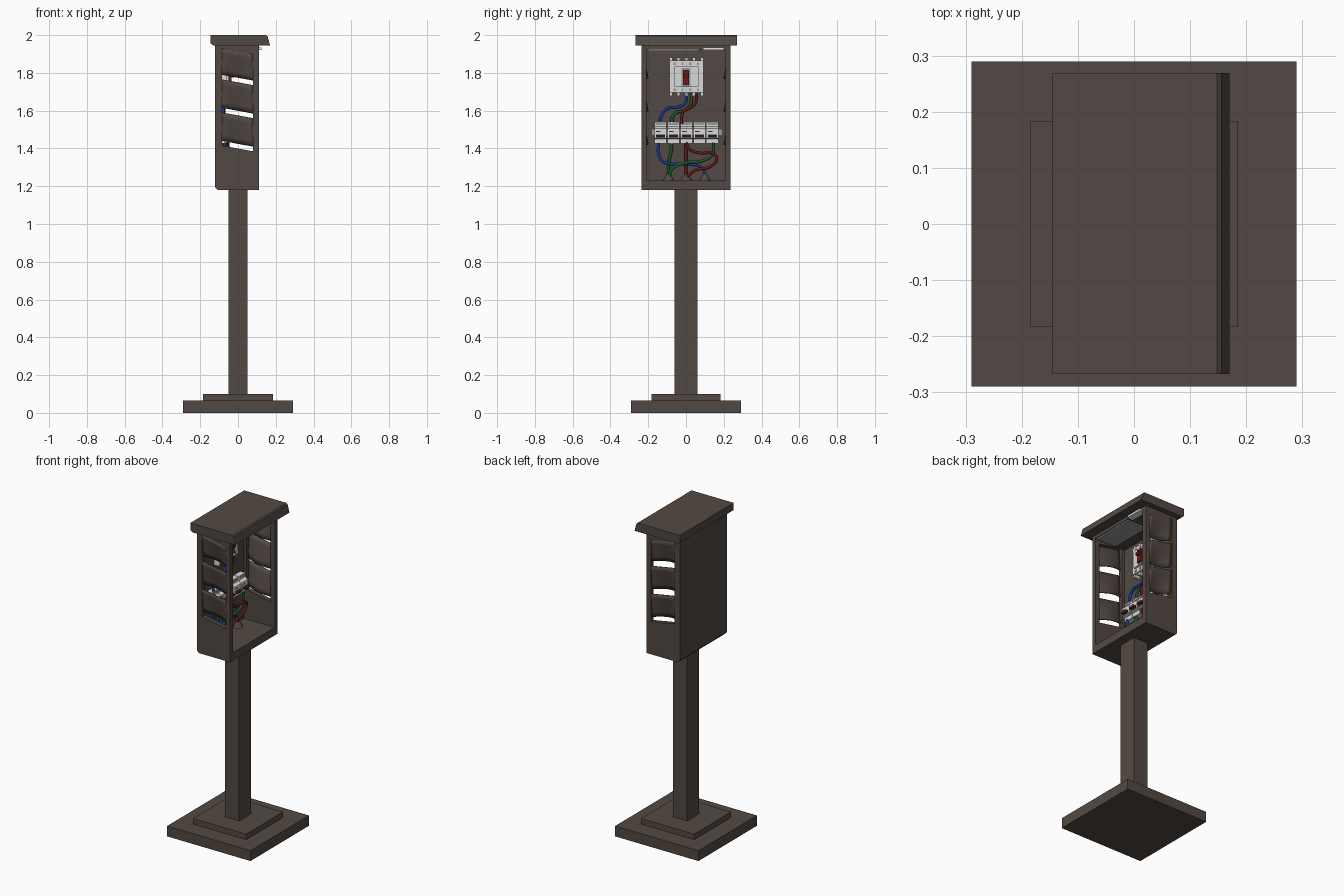
import bpy, bmesh, math
from mathutils import Vector

if "Cube" in bpy.data.objects:
    bpy.data.objects.remove(bpy.data.objects["Cube"])


def mat(name, rgb):
    m = bpy.data.materials.new(name)
    m.diffuse_color = (*rgb, 1)
    m.use_nodes = True
    m.node_tree.nodes["Principled BSDF"].inputs["Base Color"].default_value = m.diffuse_color
    return m


BROWN = mat("brown metal", (0.085, 0.066, 0.056))
WHITE = mat("white plastic", (0.70, 0.70, 0.70))
GREY = mat("grey plastic", (0.32, 0.32, 0.33))
DARK = mat("dark plastic", (0.03, 0.03, 0.03))
RED = mat("red switch", (0.16, 0.012, 0.01))
RED_W = mat("red wire", (0.13, 0.008, 0.008))
BLUE = mat("blue wire", (0.01, 0.035, 0.30))
GREEN = mat("green wire", (0.008, 0.10, 0.02))
LAMP = mat("lamp white", (0.85, 0.85, 0.85))


def add(name, bm, material):
    bmesh.ops.recalc_face_normals(bm, faces=bm.faces)
    me = bpy.data.meshes.new(name)
    bm.to_mesh(me)
    bm.free()
    ob = bpy.data.objects.new(name, me)
    bpy.context.collection.objects.link(ob)
    me.materials.append(material)
    return ob


def box(name, x, y, z, material):
    bm = bmesh.new()
    bmesh.ops.create_cube(bm, size=1)
    for v in bm.verts:
        v.co = [(r[0] + r[1]) / 2 + c * (r[1] - r[0]) for c, r in zip(v.co, (x, y, z))]
    return add(name, bm, material)


def extrude_y(name, profile, y0, y1, material):
    """Extrude an (x, z) outline along y."""
    bm = bmesh.new()
    f = bm.faces.new([bm.verts.new((x, y0, z)) for x, z in profile])
    r = bmesh.ops.extrude_face_region(bm, geom=[f])
    for v in r["geom"]:
        if isinstance(v, bmesh.types.BMVert):
            v.co.y = y1
    return add(name, bm, material)


def cut(ob, cutters):
    for c in cutters:
        m = ob.modifiers.new("cut", 'BOOLEAN')
        m.operation, m.object, m.solver = 'DIFFERENCE', c, 'EXACT'
    dg = bpy.context.evaluated_depsgraph_get()
    me = bpy.data.meshes.new_from_object(ob.evaluated_get(dg))
    ob.modifiers.clear()
    ob.data = me
    for c in cutters:
        bpy.data.objects.remove(c)


def wire(name, pts, material, x=-0.06, r=0.009):
    cu = bpy.data.curves.new(name, 'CURVE')
    cu.dimensions, cu.bevel_depth = '3D', r
    cu.bevel_resolution, cu.resolution_u = 1, 6
    s = cu.splines.new('BEZIER')
    s.bezier_points.add(len(pts) - 1)
    for p, (y, z) in zip(s.bezier_points, pts):
        p.co = (x, y, z)
        p.handle_left_type = p.handle_right_type = 'AUTO'
    cu.materials.append(material)
    bpy.context.collection.objects.link(bpy.data.objects.new(name, cu))


# stand
box("base_plate", (-0.29, 0.29), (-0.29, 0.29), (0, 0.065), BROWN)
box("base_step", (-0.185, 0.185), (-0.183, 0.183), (0.065, 0.1), BROWN)
box("post", (-0.05, 0.05), (-0.06, 0.06), (0.1, 1.19), BROWN)

# cabinet, open to +x, with a vent opening in each side wall
SLOPE = 0.03 / 0.165
X0, X1 = -0.085, 0.08


def slant(x):
    return -SLOPE * (x - X0)


cabinet = extrude_y("cabinet", [(-0.108, 1.18), (0.11, 1.18), (0.11, 1.95),
                                (-0.122, 1.95), (-0.122, 1.195)], -0.235, 0.235, BROWN)
vent_outline = [(X0, 1.415), (X1, 1.415 + slant(X1)), (X1, 1.93 + slant(X1)), (X0, 1.93)]
cut(cabinet, [box("cavity", (-0.105, 0.2), (-0.208, 0.208), (1.23, 1.925), BROWN),
              extrude_y("vent_cut", vent_outline, -0.3, 0.3, BROWN)])

# curved louvres: flush at the top, dished inwards above each slot
for side in (-1, 1):
    for i, (zt, zb) in enumerate([(1.93, 1.79), (1.765, 1.615), (1.59, 1.44)]):
        bm = bmesh.new()
        n, k = 8, 5
        rows = []
        for j in range(k + 1):
            v = j / k
            row = []
            for a in range(n + 1):
                u = a / n
                x = X0 + (X1 - X0) * u
                d = v * (0.014 + 0.02 * math.sin(math.pi * u))
                row.append(bm.verts.new((x, side * (0.234 - d), zt + (zb - zt) * v + slant(x))))
            rows.append(row)
        for r0, r1 in zip(rows, rows[1:]):
            for a in range(n):
                bm.faces.new((r0[a], r0[a + 1], r1[a + 1], r1[a]))
        for f in bm.faces:
            f.smooth = True
        ob = add("louvre_%s_%d" % ("front" if side < 0 else "back", i + 1), bm, BROWN)
        m = ob.modifiers.new("thickness", 'SOLIDIFY')
        m.thickness, m.offset = 0.004, 0

# roof with sloped front lip
extrude_y("roof", [(-0.145, 1.955), (-0.145, 2.0), (0.148, 2.0), (0.156, 1.994),
                   (0.17, 1.945), (-0.13, 1.945)], -0.267, 0.269, BROWN)
box("ceiling_panel", (-0.03, 0.105), (-0.2, 0.07), (1.917, 1.925), GREY)
box("lamp", (0.085, 0.125), (0.09, 0.2), (1.922, 1.935), LAMP)

# main breaker
BX = -0.106
box("main_breaker_body", (BX, -0.062), (-0.088, 0.092), (1.695, 1.865), WHITE)
box("main_breaker_cover", (-0.062, -0.05), (-0.062, 0.066), (1.725, 1.835), WHITE)
box("switch_surround", (-0.05, -0.047), (-0.024, 0.024), (1.725, 1.825), GREY)
box("main_switch", (-0.047, -0.035), (-0.017, 0.017), (1.735, 1.815), RED)
box("main_switch_tip", (-0.035, -0.022), (-0.012, 0.012), (1.775, 1.795), RED)
for i in range(5):
    y = -0.08 + i * 0.041
    for zr in ((1.865, 1.882), (1.678, 1.695)):
        box("terminal_tooth", (BX, -0.07), (y - 0.008, y + 0.008), zr, WHITE)
    if i < 4:
        for z in (1.848, 1.71):
            box("terminal_screw", (-0.062, -0.059), (y + 0.014, y + 0.027),
                (z - 0.007, z + 0.007), GREY)

# row of five small breakers with a stepped profile
for i in range(5):
    y0 = -0.167 + i * 0.0685
    y1 = y0 + 0.065
    ym = (y0 + y1) / 2
    extrude_y("breaker_%d" % (i + 1),
              [(BX, 1.425), (-0.07, 1.425), (-0.07, 1.45), (-0.05, 1.455), (-0.05, 1.505),
               (-0.07, 1.515), (-0.07, 1.54), (BX, 1.54)], y0, y1, WHITE)
    box("breaker_top_strip", (-0.07, -0.068), (y0 + 0.006, y1 - 0.006), (1.523, 1.535), GREY)
    box("breaker_window", (-0.05, -0.048), (ym - 0.024, ym + 0.024), (1.457, 1.475), DARK)
    box("breaker_toggle", (-0.05, -0.035), (ym - 0.02, ym + 0.02), (1.462, 1.472), RED)
    box("breaker_mark", (-0.05, -0.049), (ym - 0.024, ym + 0.0), (1.487, 1.492), DARK)
box("mounting_rail", (BX, -0.098), (-0.18, 0.19), (1.47, 1.5), GREY)

# wires from main breaker to the row
wire("blue_feed", [(0.005, 1.69), (-0.005, 1.64), (-0.04, 1.62), (-0.10, 1.61), (-0.13, 1.575), (-0.134, 1.53)], BLUE, -0.078)
wire("green_feed", [(0.03, 1.69), (0.022, 1.63), (-0.01, 1.60), (-0.05, 1.59), (-0.072, 1.565), (-0.075, 1.53)], GREEN, -0.08)
wire("red_feed", [(0.055, 1.69), (0.05, 1.64), (0.02, 1.615), (-0.01, 1.60), (-0.022, 1.57), (-0.022, 1.53)], RED_W, -0.074)
# wires from the row down to the glands
wire("blue_out", [(-0.145, 1.43), (-0.145, 1.37), (-0.12, 1.33), (-0.04, 1.318), (0.04, 1.315), (0.09, 1.29), (0.1, 1.25)], BLUE, -0.07)
wire("green_out_left", [(-0.075, 1.43), (-0.08, 1.38), (-0.092, 1.32), (-0.092, 1.25)], GREEN, -0.08)
wire("green_out_right", [(0.145, 1.43), (0.14, 1.37), (0.09, 1.335), (0.0, 1.325), (-0.07, 1.295), (-0.09, 1.25)], GREEN, -0.062)
wire("red_out_middle", [(0.0, 1.43), (0.0, 1.36), (0.0, 1.25)], RED_W, -0.082)
wire("red_out_loop", [(0.0, 1.43), (0.02, 1.395), (0.08, 1.375), (0.14, 1.375), (0.163, 1.35), (0.13, 1.305), (0.05, 1.285), (0.005, 1.25)], RED_W, -0.055)

# cable glands on the floor
for y in (-0.092, 0.002, 0.1):
    bm = bmesh.new()
    bmesh.ops.create_cone(bm, cap_ends=True, segments=16, radius1=0.03, radius2=0.012, depth=0.035)
    bmesh.ops.translate(bm, verts=bm.verts, vec=Vector((-0.07, y, 1.2465)))
    for f in bm.faces:
        f.smooth = len(f.verts) == 4
    add("cable_gland", bm, BROWN)
